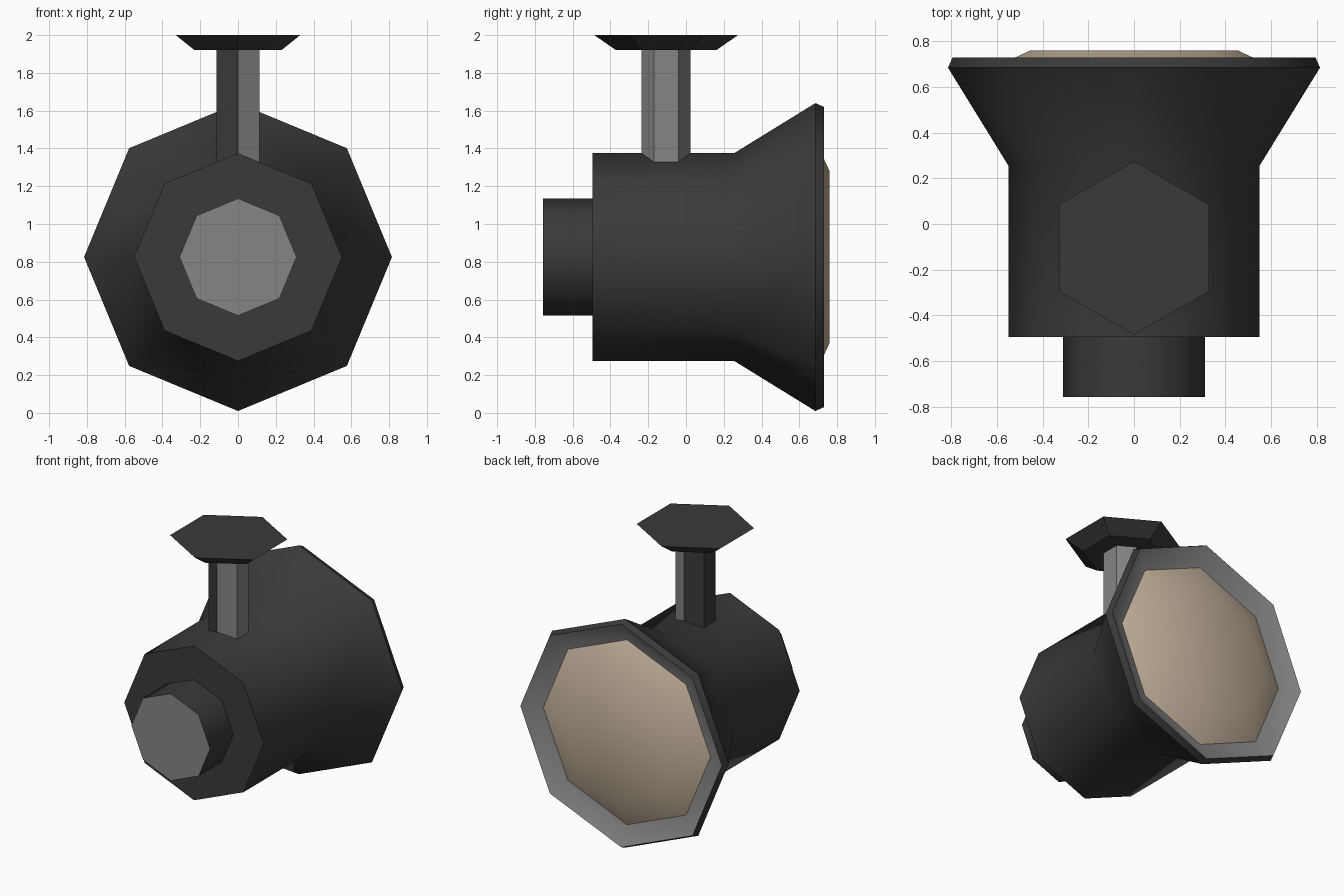
import bpy, bmesh, math
from mathutils import Vector

if "Cube" in bpy.data.objects:
    bpy.data.objects.remove(bpy.data.objects["Cube"])


def material(name, rgb):
    m = bpy.data.materials.new(name)
    m.diffuse_color = (*rgb, 1)
    m.use_nodes = True
    m.node_tree.nodes["Principled BSDF"].inputs["Base Color"].default_value = m.diffuse_color
    return m


BLACK = material("matte black", (0.042, 0.042, 0.042))
GRAY = material("metal gray", (0.235, 0.235, 0.235))
BEIGE = material("warm lens", (0.56, 0.45, 0.335))


def along_y(r, a, t):      # lamp axis, height 0.825
    return Vector((r * math.cos(a), t, 0.825 + r * math.sin(a)))


def along_z(r, a, t):      # mount axis, y = -0.105
    return Vector((r * math.sin(a), -0.105 + r * math.cos(a), t))


def turned(name, place, sides, profile, mats, rule=None, angle=50):
    """Closed solid from (radius, position) rings; rule(face) gives its material slot."""
    bm = bmesh.new()
    rings = [[bm.verts.new(place(r, 2 * math.pi * k / sides, t)) for k in range(sides)]
             for r, t in profile]
    for a, b in zip(rings, rings[1:]):
        for k in range(sides):
            n = (k + 1) % sides
            bm.faces.new((a[k], a[n], b[n], b[k]))
    bm.faces.new(rings[0])
    bm.faces.new(rings[-1])
    bmesh.ops.recalc_face_normals(bm, faces=bm.faces)
    bm.normal_update()
    for f in bm.faces:
        f.smooth = True
        if rule:
            f.material_index = int(rule(f))
    me = bpy.data.meshes.new(name)
    bm.to_mesh(me)
    bm.free()
    for m in mats:
        me.materials.append(m)
    me.set_sharp_from_angle(angle=math.radians(angle))
    ob = bpy.data.objects.new(name, me)
    bpy.context.collection.objects.link(ob)
    return ob


# Lamp housing with flared shade; the inner rim is gray
turned("lamp_housing", along_y, 8,
       [(0.55, -0.495), (0.55, 0.255), (0.815, 0.685), (0.795, 0.73), (0.675, 0.665)],
       [BLACK, GRAY], lambda f: f.normal.y > 0.7)

# Shallow lens
turned("lens", along_y, 8, [(0.67, 0.64), (0.67, 0.66), (0.455, 0.76)], [BEIGE])

# Rear knob with gray end
turned("rear_knob", along_y, 8, [(0.31, -0.757), (0.31, -0.48)],
       [BLACK, GRAY], lambda f: f.normal.y < -0.9)

# Hexagonal stem: gray on the right side, black on the left
turned("stem", along_z, 6, [(0.13, 1.25), (0.13, 1.96)],
       [GRAY, BLACK], lambda f: f.normal.x < -0.1)

# Ceiling plate
turned("ceiling_plate", along_z, 6, [(0.265, 1.92), (0.38, 2.0)], [BLACK], angle=30)
